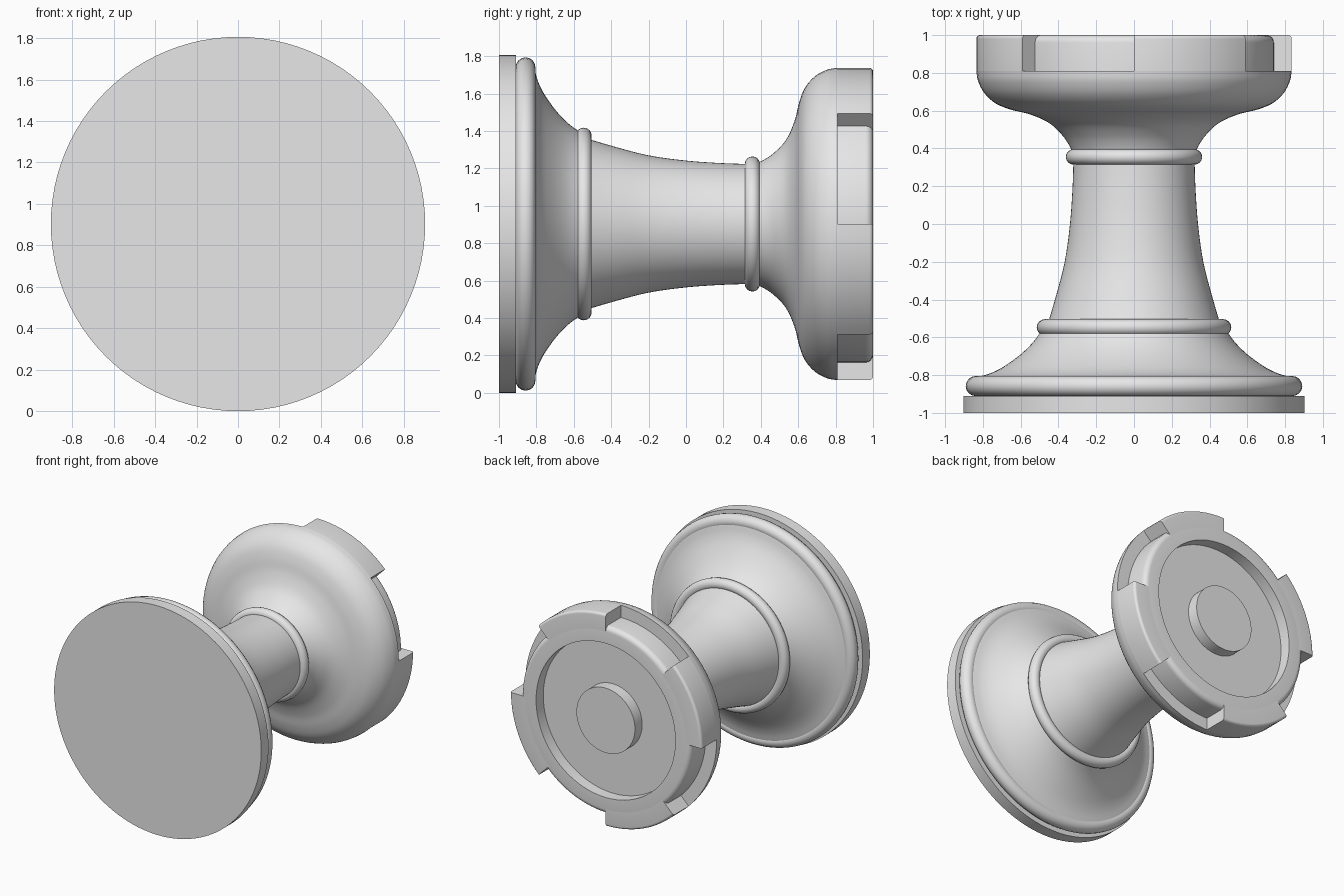
import bpy, bmesh
from math import radians, cos, sin, pi
from mathutils import Matrix, Vector

cube = bpy.data.objects.get("Cube")
if cube:
    bpy.data.objects.remove(cube, do_unlink=True)

AXIS_Z = 0.903      # height of the turning axis

grey = bpy.data.materials.new("light_grey")
grey.use_nodes = True
colour = (0.8, 0.8, 0.8, 1.0)
grey.diffuse_color = colour
grey.node_tree.nodes["Principled BSDF"].inputs["Base Color"].default_value = colour


def curve(points, steps=5):
    """Smooth curve through (radius, y) points."""
    p = [Vector(q) for q in points]
    p = [2 * p[0] - p[1]] + p + [2 * p[-1] - p[-2]]
    out = []
    for a, b, c, d in zip(p, p[1:], p[2:], p[3:]):
        for i in range(steps):
            t = i / steps
            out.append(0.5 * (2 * b + (c - a) * t + (2 * a - 5 * b + 4 * c - d) * t ** 2
                              + (3 * b - a - 3 * c + d) * t ** 3))
    return [tuple(v) for v in out] + [tuple(points[-1])]


def arc(r, y, size, start, end, steps):
    angles = [start + (end - start) * i / steps for i in range(steps + 1)]
    return [(r + size * cos(a), y + size * sin(a)) for a in angles]


def revolve(name, profile, closed=False, start=0, sweep=360, steps=96):
    """Turn a (radius, y) profile around the lengthwise axis."""
    bm = bmesh.new()
    verts = [bm.verts.new((r, y, 0)) for r, y in profile]
    pairs = list(zip(verts, verts[1:]))
    if closed:
        pairs.append((verts[-1], verts[0]))
    edges = [bm.edges.new(pair) for pair in pairs]
    bmesh.ops.spin(bm, geom=verts + edges, cent=(0, 0, 0), axis=(0, 1, 0),
                   angle=radians(sweep), steps=steps)
    bmesh.ops.remove_doubles(bm, verts=bm.verts, dist=0.0005)
    if sweep < 360:
        bmesh.ops.holes_fill(bm, edges=[e for e in bm.edges if e.is_boundary], sides=0)
    bmesh.ops.recalc_face_normals(bm, faces=bm.faces)
    bm.transform(Matrix.Translation((0, 0, AXIS_Z)) @ Matrix.Rotation(radians(start), 4, 'Y'))
    mesh = bpy.data.meshes.new(name)
    bm.to_mesh(mesh)
    bm.free()
    mesh.materials.append(grey)
    obj = bpy.data.objects.new(name, mesh)
    bpy.context.collection.objects.link(obj)
    bpy.ops.object.select_all(action='DESELECT')
    obj.select_set(True)
    bpy.context.view_layer.objects.active = obj
    bpy.ops.object.shade_smooth_by_angle(angle=radians(32))
    return obj


# Base plate
revolve("base_plate", [(0, -1), (0.903, -1), (0.903, -0.91), (0, -0.91)])

# Rounded rings along the stem: radius, position, thickness
for name, r, y, size in (("base_ring", 0.838, -0.858, 0.053),
                         ("lower_collar", 0.472, -0.547, 0.043),
                         ("upper_collar", 0.32, 0.355, 0.041)):
    revolve(name, arc(r, y, size, 0, 2 * pi, 16)[:-1], closed=True)

# Flared foot
foot = curve([(0.83, -0.81), (0.76, -0.79), (0.69, -0.755), (0.6, -0.69),
              (0.53, -0.62), (0.47, -0.53)])
revolve("foot", [(0, -0.92), (0.83, -0.92)] + foot + [(0, -0.53)])

# Tapered stem
stem = curve([(0.46, -0.54), (0.413, -0.38), (0.367, -0.2), (0.339, 0),
              (0.325, 0.2), (0.32, 0.37)])
revolve("stem", [(0, -0.54)] + stem + [(0, 0.37)])

# Bell-shaped head with a stepped rim and a sunken end
bell = curve([(0.32, 0.36), (0.34, 0.41), (0.38, 0.47), (0.45, 0.535), (0.55, 0.58),
              (0.65, 0.605), (0.73, 0.637), (0.79, 0.69), (0.825, 0.755), (0.835, 0.81)])
rim = arc(0.70, 0.96, 0.04, 0, pi / 2, 6)
revolve("head", [(0, 0.36)] + bell + [(0.74, 0.81)] + rim
        + [(0.607, 1), (0.607, 0.91), (0, 0.91)])

# Four battlements around the rim
block = [(0.70, 0.81), (0.835, 0.81)] + arc(0.815, 0.98, 0.02, 0, pi / 2, 5) + [(0.70, 1)]
for i in range(4):
    revolve(f"battlement_{i + 1}", block, closed=True, start=90 * i, sweep=45, steps=12)

# Round boss in the sunken end
revolve("end_boss", [(0, 0.9), (0.255, 0.9), (0.255, 1), (0, 1)])
